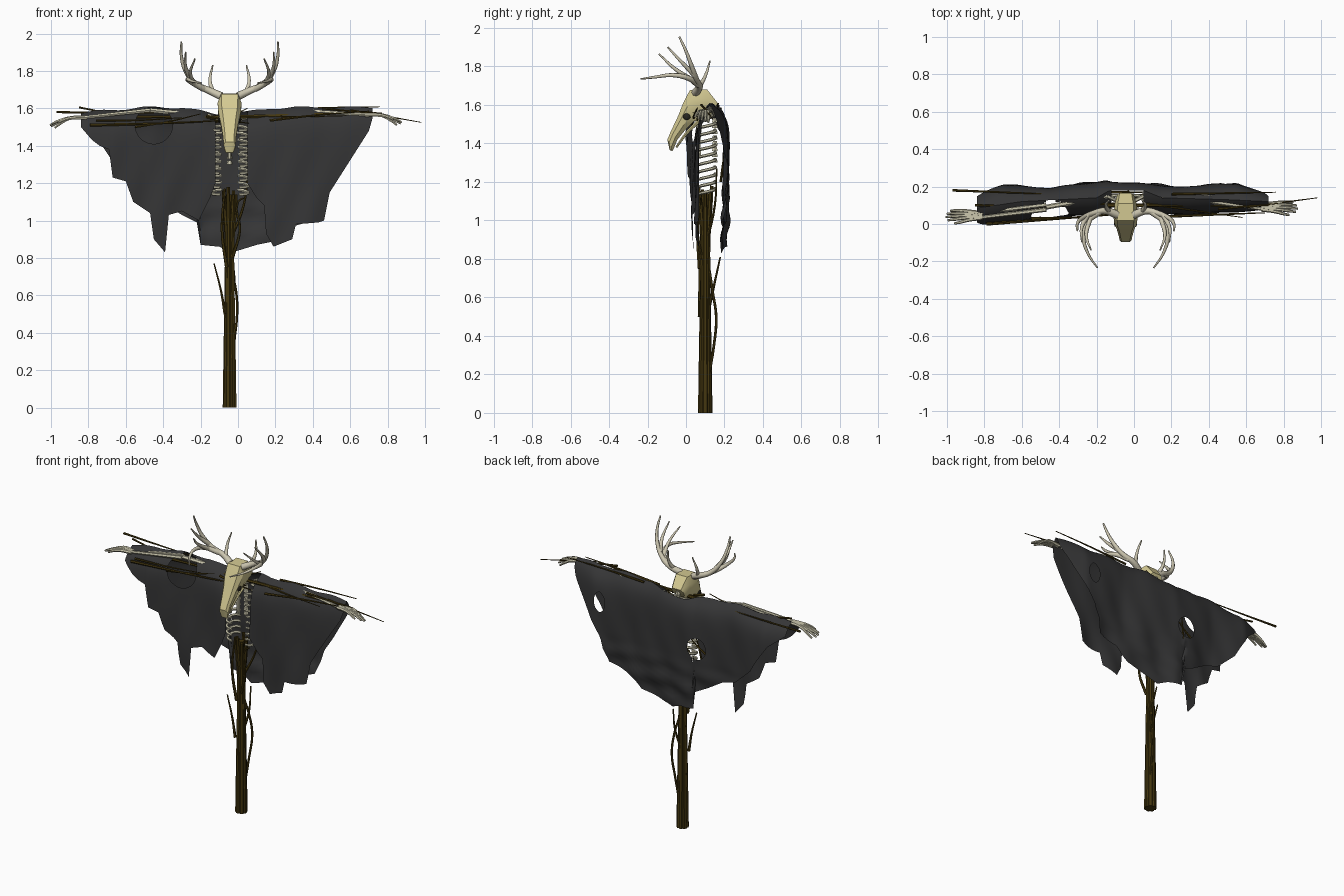
import bpy, bmesh, math, random
from mathutils import Vector

if "Cube" in bpy.data.objects:
    bpy.data.objects.remove(bpy.data.objects["Cube"])

random.seed(4)
CX = -0.045  # centre line of pole, chest and skull


def material(name, rgb):
    m = bpy.data.materials.new(name)
    m.diffuse_color = (*rgb, 1)
    m.use_nodes = True
    m.node_tree.nodes["Principled BSDF"].inputs["Base Color"].default_value = m.diffuse_color
    return m


CLOTH = material("charcoal cloth", (0.036, 0.036, 0.037))
WOOD = material("dark wood", (0.058, 0.038, 0.005))
SKULL = material("yellow bone", (0.66, 0.59, 0.29))
BONE = material("pale bone", (0.60, 0.57, 0.42))
ANTLER = material("antler", (0.60, 0.56, 0.43))
DARK = material("socket black", (0.02, 0.018, 0.012))


def lerp(points, x):
    """Piecewise linear value of a profile at x."""
    for (xa, a), (xb, b) in zip(points, points[1:]):
        if x <= xb:
            return a + (b - a) * max(0, (x - xa) / (xb - xa))
    return points[-1][1]


def smooth(ob, angle):
    bpy.ops.object.select_all(action='DESELECT')
    ob.select_set(True)
    bpy.context.view_layer.objects.active = ob
    bpy.ops.object.shade_smooth_by_angle(angle=math.radians(angle))


def finish(name, bm, mat, angle=40):
    me = bpy.data.meshes.new(name)
    bm.to_mesh(me)
    bm.free()
    ob = bpy.data.objects.new(name, me)
    bpy.context.collection.objects.link(ob)
    me.materials.append(mat)
    smooth(ob, angle)


def tubes(name, mat, paths, sides=1, steps=4):
    """Tapered round strands: each path is (points, start radius, end radius)."""
    cu = bpy.data.curves.new(name, 'CURVE')
    cu.dimensions = '3D'
    cu.bevel_depth, cu.bevel_resolution = 1, sides
    cu.resolution_u, cu.use_fill_caps = steps, True
    for pts, r0, r1 in paths:
        sp = cu.splines.new('BEZIER')
        sp.bezier_points.add(len(pts) - 1)
        for i, (bp, p) in enumerate(zip(sp.bezier_points, pts)):
            bp.co = p
            bp.handle_left_type = bp.handle_right_type = 'AUTO'
            bp.radius = r0 + (r1 - r0) * i / (len(pts) - 1)
    ob = bpy.data.objects.new(name, cu)
    bpy.context.collection.objects.link(ob)
    bpy.ops.object.select_all(action='DESELECT')
    ob.select_set(True)
    bpy.context.view_layer.objects.active = ob
    bpy.ops.object.convert(target='MESH')
    ob = bpy.context.view_layer.objects.active
    ob.data.materials.clear()
    ob.data.materials.append(mat)
    smooth(ob, 50)


# --- Cloth: panels hanging from a ridge along the arms ---
TOP = [(-.84, 1.575), (-.7, 1.59), (-.5, 1.605), (-.3, 1.605), (-.2, 1.585),
       (-.13, 1.57), (.05, 1.58), (.17, 1.60), (.3, 1.605), (.72, 1.605)]
RIDGE = [(-.84, .085), (-.6, .12), (-.2, .14), (-.13, .18), (.05, .18), (.15, .14), (.5, .13), (.72, .12)]
FRONT = [(-.84, -.015), (-.65, .005), (-.5, .035), (-.13, .05), (.05, .05), (.4, .055), (.72, .075)]
BACK = [(-.84, .17), (-.7, .215), (-.45, .20), (-.15, .235), (.25, .205), (.55, .225), (.72, .165)]


def cloth(name, hem, depth, side, holes):
    x0, x1, rows = hem[0][0], hem[-1][0], 30
    n = round((x1 - x0) / .02)
    cols = sorted({round(x0 + (x1 - x0) * i / n, 4) for i in range(n + 1)} | {h[0] for h in hem})
    bm = bmesh.new()
    grid = []
    for x in cols:
        top, bottom, yr, yd = lerp(TOP, x), lerp(hem, x), lerp(RIDGE, x), lerp(depth, x)
        top += .006 * math.sin(23 * x)
        col = []
        for j in range(rows + 1):
            drop = (j / rows) ** 1.4 * (top - bottom)
            z = top - drop
            y = yr + (yd - yr) * (1 - math.exp(-drop * 20))
            fold = math.sin(17 * x + 5 * z) + .6 * math.sin(31 * x - 13 * z)
            y += min(drop * 1.5, 1) * .009 * fold
            if side > 0:  # back hem sags inward with creases
                y -= .02 * drop + .12 * max(0, 1.05 - z)
                y += .007 * math.sin(45 * z + 6 * abs(x)) * min(1, max(0, 1.2 - z) * 8)
            col.append(bm.verts.new((x, y, z)))
        grid.append(col)
    for a, b in zip(grid, grid[1:]):
        for j in range(rows):
            q = (a[j], a[j + 1], b[j + 1], b[j])
            bm.faces.new(q if side < 0 else q[::-1])
    # torn holes with rounded rims
    for hx, hz, rx, rz in holes:
        def radius(c):
            return math.hypot((c.x - hx) / rx, (c.z - hz) / rz)
        bmesh.ops.delete(bm, context='FACES',
                         geom=[f for f in bm.faces if radius(f.calc_center_median()) < 1])
        for v in bm.verts:
            r = radius(v.co)
            if v.is_boundary and .6 < r < 1.4 and v.co.z < lerp(TOP, v.co.x) - .02:
                v.co.x = hx + (v.co.x - hx) / r
                v.co.z = hz + (v.co.z - hz) / r
    finish(name, bm, CLOTH, 35)


cloth("front_cloth_left",
      [(-.84, 1.5), (-.78, 1.43), (-.74, 1.4), (-.69, 1.38), (-.67, 1.23), (-.6, 1.21), (-.56, 1.1),
       (-.47, 1.04), (-.45, .9), (-.39, .83), (-.37, 1.03), (-.3, 1.05), (-.21, 1.0), (-.15, 1.12),
       (-.12, 1.2)], FRONT, -1, [(-.45, 1.51, .1, .1)])
cloth("front_cloth_right",
      [(.05, 1.2), (.1, 1.12), (.14, 1.08), (.15, .93), (.19, .86), (.29, .9), (.31, .98), (.43, .99),
       (.46, 1.0), (.49, 1.15), (.7, 1.48), (.72, 1.55)], FRONT, -1, [])
cloth("back_cloth",
      [(-.84, 1.5), (-.74, 1.42), (-.66, 1.3), (-.62, 1.23), (-.5, 1.12), (-.4, 1.09), (-.3, 1.03),
       (-.22, .99), (-.2, .87), (-.1, .86), (-.03, .83), (.1, .87), (.2, .89), (.3, .97), (.43, 1.01),
       (.49, 1.18), (.7, 1.5), (.72, 1.55)], BACK, 1, [(-.23, 1.28, .065, .07), (.49, 1.4, .04, .065)])

# --- Skull: lofted from cranium to nose, rows are top y, z, bottom y, z, half width ---
sections = [(.165, 1.61, .13, 1.55, .045), (.11, 1.68, .1, 1.53, .059), (.02, 1.677, .06, 1.52, .064),
            (-.015, 1.61, .04, 1.515, .060), (-.04, 1.545, .0, 1.475, .047),
            (-.08, 1.46, -.045, 1.42, .035), (-.097, 1.42, -.065, 1.37, .032),
            (-.085, 1.365, -.07, 1.36, .02)]
bm = bmesh.new()
rings = []
for ty, tz, by, bz, w in sections:
    rings.append([bm.verts.new((CX + w * sx, ty + (by - ty) * t, tz + (bz - tz) * t))
                  for sx, t in ((-.7, 0), (.7, 0), (1, .3), (.95, .7), (.55, 1), (-.55, 1), (-.95, .7), (-1, .3))])
for a, b in zip(rings, rings[1:]):
    for i in range(8):
        bm.faces.new((a[i], a[i - 1], b[i - 1], b[i]))
bm.faces.new(rings[0])
bm.faces.new(rings[-1][::-1])
bmesh.ops.recalc_face_normals(bm, faces=bm.faces)
finish("skull", bm, SKULL, 30)

# eye sockets
bm = bmesh.new()
for s in (-1, 1):
    geo = bmesh.ops.create_uvsphere(bm, u_segments=12, v_segments=8, radius=.02)
    for v in geo['verts']:
        v.co = Vector((v.co.x * .45 + CX + s * .053, v.co.y + .004, v.co.z * .9 + 1.54))
finish("eye_sockets", bm, DARK)

# lower jaw
tubes("lower_jaw", SKULL, [([(CX + s * .035, .07, 1.52), (CX + s * .022, .0, 1.45), (CX + s * .01, -.05, 1.38)],
                            .011, .006) for s in (-1, 1)])

# --- Antlers: upright main beam with tines fanning forward, mirrored ---
branches = [([(.045, .05, 1.665), (.11, .07, 1.695), (.18, .055, 1.73), (.235, .03, 1.80),
              (.258, .0, 1.88), (.258, -.035, 1.955)], .022, .005),
            ([(.14, .065, 1.705), (.205, .01, 1.74), (.225, -.07, 1.755), (.2, -.16, 1.745),
              (.15, -.235, 1.735)], .018, .004),
            ([(.205, .045, 1.755), (.235, -.02, 1.82), (.235, -.095, 1.9)], .015, .004),
            ([(.19, .03, 1.73), (.21, -.06, 1.79), (.185, -.14, 1.865)], .014, .004),
            ([(.09, .065, 1.685), (.105, .1, 1.75), (.09, .125, 1.83)], .014, .004)]
tubes("antlers", ANTLER, [([(CX + s * x, y, z) for x, y, z in p], a, b)
                          for s in (-1, 1) for p, a, b in branches], 2)

# --- Rib cage, spine and breastbone ---
ribs = []
for i in range(10):
    z, w = 1.15 + i * .038, .108 - .002 * abs(i - 4)
    for s in (-1, 1):
        ribs.append(([(CX + s * w * .4, .15, z + .015), (CX + s * w * .75, .15, z + .01), (CX + s * w, .115, z),
                      (CX + s * w * .88, .08, z - .008), (CX + s * w * .5, .07, z - .012)], .009, .008))
tubes("ribs", BONE, ribs, 1, 3)
tubes("spine", BONE, [([(CX, .15, 1.30 + k * .03), (CX, .15, 1.322 + k * .03)], .017, .012) for k in range(10)])
tubes("breastbone", BONE, [([(CX, .07, 1.5), (CX, .065, 1.42), (CX, .07, 1.33)], .016, .01)])

# --- Arm bones and hands ---
arms, hands = [], []
for s, wrist, elbow in ((-1, (-.84, .045, 1.55), (-.47, .09, 1.59)), (1, (.71, .09, 1.565), (.36, .14, 1.585))):
    shoulder = (CX + s * .1, .15, 1.555)
    arms += [([shoulder, elbow], .015, .013), ([(CX, .1, 1.52), shoulder], .009, .011)]
    for d in (-.013, .013):
        arms.append(([(elbow[0], elbow[1] + d, elbow[2]), (wrist[0], wrist[1] + d, wrist[2])], .012, .009))
    for k in range(5):
        f = k - 2
        reach = (.12, .155, .165, .16, .14)[k]
        x, y, z = wrist
        hands.append(([(x - s * .03, y + f * .006, z), (x + s * reach * .4, y + f * .012, z - .002),
                       (x + s * reach * .75, y - .004 + f * .016, z - .02 - .004 * f),
                       (x + s * reach * 1.0, y - .008 + f * .017, z - .04 - .007 * f)], .012, .006))
tubes("arm_bones", BONE, arms)
tubes("hand_bones", BONE, hands)

# --- Pole: bundle of bound stems, splayed at the top ---
stems = []
for k in range(7):
    a = k * math.tau / 7
    c, s = math.cos(a), math.sin(a)
    pts = [(CX + c * r, .1 + s * r, z) for r, z in
           ((.022, 0), (.019, .3), (.015, .65), (.016, .9), (.03, 1.06 + .02 * (k % 3)), (.035, 1.14 + .02 * (k % 3)))]
    stems.append((pts, .017, .009))
stems.append(([(CX, .1, 0), (CX, .1, .6), (CX, .1, 1.14)], .026, .02))
tubes("pole", WOOD, stems)
tubes("pole_vines", WOOD, [
    ([(-.07, .07, .5), (-.09, .07, .62), (-.128, .07, .77)], .009, .004),
    ([(-.03, .12, .2), (-.02, .145, .35), (-.005, .157, .5), (-.01, .14, .62), (-.04, .12, .75)], .007, .007),
    ([(-.04, .12, .55), (-.02, .145, .66), (-.03, .178, .81)], .009, .004),
    ([(-.03, .08, .8), (.01, .06, .95), (.0, .075, 1.1), (.03, .08, 1.12)], .009, .004),
    ([(-.04, .11, .9), (.03, .15, 1.08), (.055, .16, 1.27)], .009, .004),
    ([(-.06, .07, .75), (-.085, .06, .95), (-.07, .07, 1.17)], .010, .006)])

# --- Loose sticks along the arms ---
sticks = [((-.79, .0, 1.51), (.02, .06, 1.54), .009), ((-.76, .0, 1.535), (-.3, .035, 1.55), .007),
          ((-.97, .18, 1.58), (-.45, .16, 1.575), .007), ((-.85, .1, 1.605), (-.5, .1, 1.55), .006),
          ((-.55, .03, 1.50), (-.2, .035, 1.57), .007), ((-.15, .1, 1.55), (.72, .1, 1.58), .012),
          ((-.8, .08, 1.545), (-.1, .11, 1.55), .012), ((.17, .04, 1.535), (.7, .06, 1.585), .008),
          ((.2, .16, 1.59), (.76, .17, 1.608), .007), ((.05, .11, 1.56), (.58, .035, 1.56), .006),
          ((.6, .09, 1.59), (.98, .14, 1.525), .006), ((.45, .08, 1.60), (.77, .11, 1.575), .007),
          ((-.17, .05, 1.56), (.06, .06, 1.52), .008), ((-.14, .17, 1.52), (.05, .17, 1.6), .008),
          ((-.29, .19, 1.24), (-.17, .2, 1.33), .008), ((-.24, .18, 1.2), (-.21, .2, 1.36), .007)]
paths = []
for a, b, r in sticks:
    mid = (Vector(a) + Vector(b)) / 2 + Vector((0, 0, random.uniform(-.008, .008)))
    paths.append(([a, mid, b], r, r * .35))
tubes("arm_sticks", WOOD, paths)
